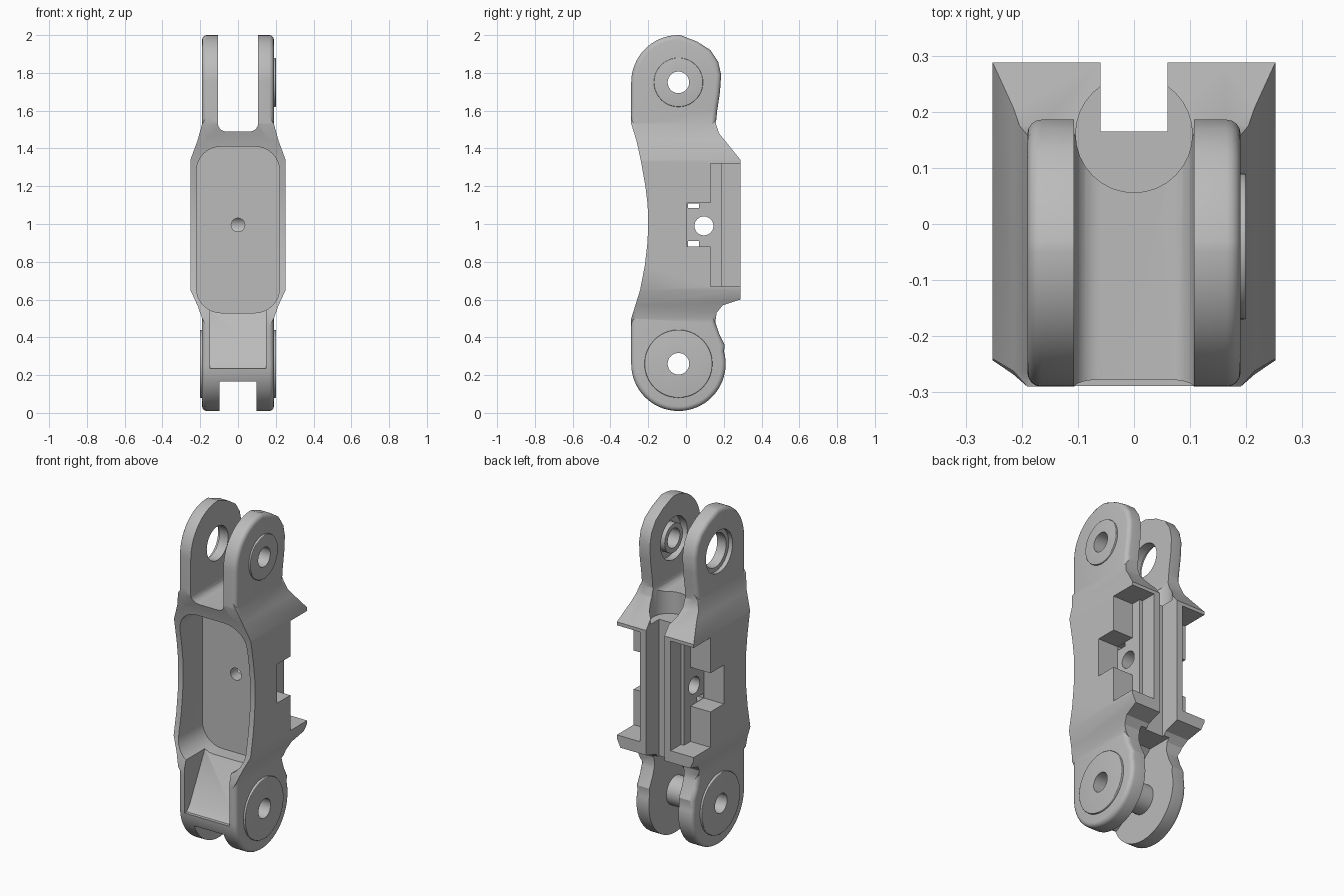
import bpy, bmesh, math

if "Cube" in bpy.data.objects:
    bpy.data.objects.remove(bpy.data.objects["Cube"])

grey = bpy.data.materials.new("machined_grey")
grey.use_nodes = True
grey.diffuse_color = (0.5, 0.5, 0.5, 1)
grey.node_tree.nodes["Principled BSDF"].inputs["Base Color"].default_value = (0.5, 0.5, 0.5, 1)


def prism(name, pts, axis, a, b, round_rim=0):
    """Extrude a closed 2D outline along an axis, optionally rounding both rims."""
    place = {"x": lambda p, t: (t, p[0], p[1]),
             "y": lambda p, t: (p[0], t, p[1]),
             "z": lambda p, t: (p[0], p[1], t)}[axis]
    bm = bmesh.new()
    low = [bm.verts.new(place(p, a)) for p in pts]
    high = [bm.verts.new(place(p, b)) for p in pts]
    caps = [bm.faces.new(low), bm.faces.new(high[::-1])]
    n = len(pts)
    for i in range(n):
        j = (i + 1) % n
        bm.faces.new((low[i], high[i], high[j], low[j]))
    bmesh.ops.recalc_face_normals(bm, faces=bm.faces)
    if round_rim:
        rim = [e for f in caps for e in f.edges]
        bmesh.ops.bevel(bm, geom=rim, offset=round_rim, segments=4,
                        profile=0.5, affect="EDGES")
    mesh = bpy.data.meshes.new(name)
    bm.to_mesh(mesh)
    bm.free()
    mesh.materials.append(grey)
    ob = bpy.data.objects.new(name, mesh)
    bpy.context.collection.objects.link(ob)
    return ob


def arc(cx, cy, r, start, end, n=16):
    angles = [math.radians(start + (end - start) * i / n) for i in range(n + 1)]
    return [(cx + r * math.cos(t), cy + r * math.sin(t)) for t in angles]


def disc(name, y, z, r, x0, x1, round_rim=0):
    return prism(name, arc(y, z, r, 0, 360, 48)[:-1], "x", x0, x1, round_rim)


def box(x0, x1, y0, y1, z0, z1):
    return prism("cutter", [(y0, z0), (y1, z0), (y1, z1), (y0, z1)], "x", x0, x1)


def rounded(w, z0, z1, r):
    return (arc(w - r, z0 + r, r, -90, 0, 8) + arc(w - r, z1 - r, r, 0, 90, 8)
            + arc(r - w, z1 - r, r, 90, 180, 8) + arc(r - w, z0 + r, r, 180, 270, 8))


def boolean(target, tool, operation="DIFFERENCE", keep=False):
    mod = target.modifiers.new("bool", "BOOLEAN")
    mod.operation, mod.solver, mod.object = operation, "EXACT", tool
    bpy.context.view_layer.objects.active = target
    bpy.ops.object.modifier_apply(modifier=mod.name)
    if not keep:
        bpy.data.objects.remove(tool)


PY, LOW, TOP = -0.04, 0.26, 1.75  # pivot positions

# Side outline: lower lobe, back flanges, upper lobe, hollowed front
side = arc(PY, LOW, 0.25, 180, 375, 36)
side += [(0.205, 0.36), (0.175, 0.42), (0.155, 0.48), (0.162, 0.53), (0.195, 0.57), (0.288, 0.6),
         (0.288, 1.34), (0.175, 1.48), (0.158, 1.53), (0.165, 1.6), (0.18, 1.7), (0.186, 1.79),
         (0.17, 1.86), (0.13, 1.92), (0.06, 1.965), (-0.03, 2.0)]
side += arc(PY, TOP, 0.25, 92, 180, 16)
side += [(-0.29, 1.53), (-0.262, 1.44), (-0.238, 1.33), (-0.215, 1.2), (-0.203, 1.1),
         (-0.2, 1.0), (-0.204, 0.9), (-0.218, 0.78), (-0.243, 0.65), (-0.29, 0.5)]
body = prism("link_body", side, "x", -0.19, 0.19, 0.025)

# Wider middle with flared shoulders
half = [(0.165, 0.46), (0.19, 0.5), (0.215, 0.57), (0.252, 0.65),
        (0.252, 1.34), (0.215, 1.44), (0.19, 1.53), (0.165, 1.57)]
flare = prism("cutter", half + [(-x, z) for x, z in half[::-1]], "y", -0.5, 0.5)
middle = prism("middle", side, "x", -0.3, 0.3)
boolean(middle, flare, "INTERSECT")
boolean(body, middle, "UNION")

# Upper fork slot, saddle scoop and back channel
boolean(body, prism("cutter", rounded(0.107, 1.49, 2.3, 0.045), "y", -0.5, 0.5))
boolean(body, prism("cutter", arc(0, 0.16, 0.104, 0, 360, 32)[:-1], "z", 1.36, 1.7))
boolean(body, box(-0.06, 0.06, 0.165, 0.5, 0.3, 1.7))

# Front pocket and the sloping scoop beneath it
boolean(body, prism("cutter", rounded(0.22, 0.53, 1.41, 0.13), "y", -0.5, -0.02))
scoop = [(-0.5, 0.235), (-0.27, 0.235), (-0.24, 0.27), (-0.1, 0.54), (-0.1, 0.62), (-0.5, 0.62)]
boolean(body, prism("cutter", scoop, "x", -0.148, 0.148))

# Lower fork slot behind the sloping web
slot = [(-0.5, -0.1), (-0.5, 0.165), (-0.26, 0.165), (-0.2, 0.2), (-0.04, 0.5),
        (0.02, 0.55), (0.5, 0.55), (0.5, -0.1)]
boolean(body, prism("cutter", slot, "x", -0.097, 0.097))

# Side windows and open bays between the flanges
for s in (-1, 1):
    for inner, y0, z0, z1 in ((0.12, 0.13, 0.67, 1.32), (0.1, 0.19, 0.67, 1.32),
                              (0.121, 0.005, 0.88, 1.11)):
        x0, x1 = sorted((s * inner, s * 0.5))
        boolean(body, box(x0, x1, y0, 0.5, z0, z1))

# Cross holes, slits and the small pocket hole
boolean(body, disc("cutter", 0.095, 0.99, 0.05, -0.4, 0.4))
for z0, z1 in ((0.882, 0.91), (1.085, 1.108)):
    boolean(body, box(-0.4, 0.4, 0.01, 0.07, z0, z1))
boolean(body, prism("cutter", arc(0, 0.995, 0.036, 0, 360, 24)[:-1], "y", -0.2, 0.1))

# Upper pivot: wide stepped hole on one arm, recess with hub on the other
boolean(body, disc("cutter", PY, TOP, 0.1, -0.3, -0.05))
boolean(body, disc("cutter", PY, TOP, 0.125, -0.3, -0.165))
boolean(body, disc("cutter", PY, TOP, 0.125, 0.05, 0.15))

# Raised pivot bosses, hub and cross tube
parts = [body,
         disc("upper_boss", PY, TOP, 0.13, 0.18, 0.2, 0.004),
         disc("upper_hub", PY, TOP, 0.085, 0.108, 0.19),
         disc("lower_cross_tube", PY, LOW, 0.085, -0.12, 0.12)]
for s, label in ((1, "left"), (-1, "right")):
    x0, x1 = sorted((s * 0.18, s * 0.202))
    parts.append(disc("lower_boss_" + label, PY, LOW, 0.18, x0, x1, 0.004))

# Pin bores through every pivot part
for z, x0 in ((LOW, -0.4), (TOP, 0.0)):
    bore = disc("bore_cutter", PY, z, 0.057, x0, 0.4)
    for part in parts:
        boolean(part, bore, keep=True)
    bpy.data.objects.remove(bore)

for ob in parts:
    bpy.ops.object.select_all(action="DESELECT")
    ob.select_set(True)
    bpy.context.view_layer.objects.active = ob
    bpy.ops.object.shade_smooth_by_angle(angle=math.radians(30))
